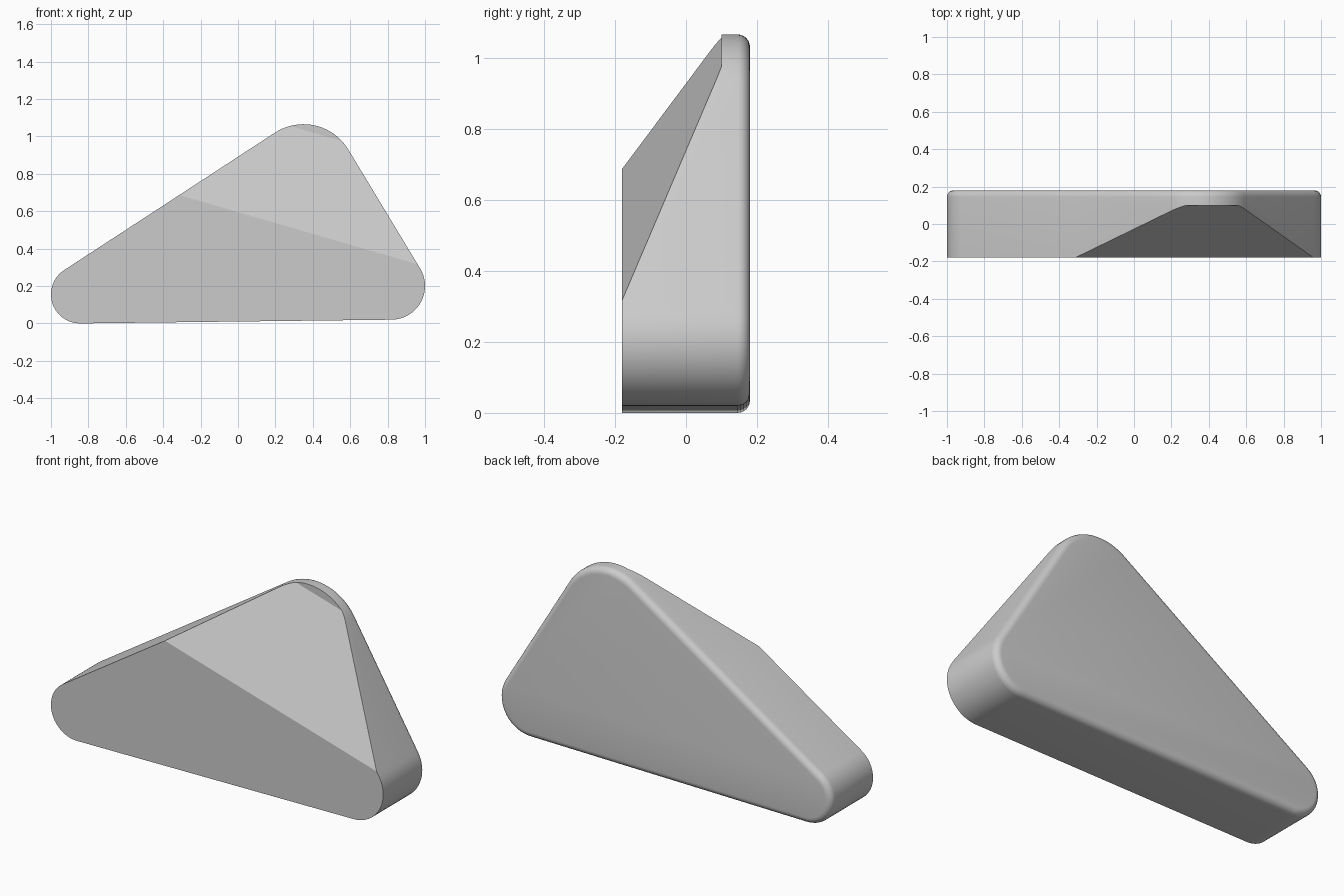
import bpy, bmesh, math
from mathutils import Vector

cube = bpy.data.objects.get("Cube")
if cube:
    bpy.data.objects.remove(cube, do_unlink=True)

FRONT, BACK, LEDGE = -0.18, 0.18, 0.10
ROUND = 0.035
STEPS = 20

# Corner circles of the rounded triangle, anticlockwise: x, z, radius
corners = [(-0.845, 0.155, 0.155), (0.82, 0.20, 0.18), (0.35, 0.785, 0.28)]


def side_angle(a, b):
    """Direction of the outward normal of the line touching two circles."""
    dx, dz = b[0] - a[0], b[1] - a[1]
    lean = math.asin((b[2] - a[2]) / math.hypot(dx, dz))
    return math.atan2(dz, dx) - math.pi / 2 - lean


def rounded_outline():
    points = []
    for i, c in enumerate(corners):
        start = side_angle(corners[i - 1], c)
        sweep = (side_angle(c, corners[(i + 1) % 3]) - start) % math.tau
        for s in range(STEPS + 1):
            t = start + sweep * s / STEPS
            points.append((c[0] + c[2] * math.cos(t), c[1] + c[2] * math.sin(t)))
    return points


# Solid rounded triangle
bm = bmesh.new()
base = bm.faces.new([bm.verts.new((x, FRONT, z)) for x, z in rounded_outline()])
extruded = bmesh.ops.extrude_face_region(bm, geom=[base], use_keep_orig=True)["geom"]
for v in extruded:
    if isinstance(v, bmesh.types.BMVert):
        v.co.y = BACK
bmesh.ops.recalc_face_normals(bm, faces=bm.faces)

# Softened back rim
rim = [e for e in bm.edges if all(v.co.y > BACK - 0.001 for v in e.verts)]
bmesh.ops.bevel(bm, geom=rim, offset=ROUND, segments=6, profile=0.5, affect='EDGES')

# Split along the start and end of the sloped front, then push it back
crease = Vector((-0.31, 0, 0.685))
uphill = Vector((0.37, 0, 1.275)).normalized()
run = (Vector((0.28, 0, 1.055)) - crease).dot(uphill)
for distance in (0, run):
    bmesh.ops.bisect_plane(bm, geom=bm.verts[:] + bm.edges[:] + bm.faces[:],
                           plane_co=crease + uphill * distance, plane_no=uphill)
for v in bm.verts:
    if v.co.y < FRONT + 0.001:
        climb = (v.co - crease).dot(uphill) / run
        v.co.y = FRONT + (LEDGE - FRONT) * min(max(climb, 0), 1)
bmesh.ops.recalc_face_normals(bm, faces=bm.faces)

mesh = bpy.data.meshes.new("wedge_body")
bm.to_mesh(mesh)
bm.free()
body = bpy.data.objects.new("wedge_body", mesh)
bpy.context.collection.objects.link(body)

# Plain grey finish
grey = bpy.data.materials.new("light_grey")
grey.use_nodes = True
colour = (0.6, 0.6, 0.6, 1)
grey.diffuse_color = colour
grey.node_tree.nodes["Principled BSDF"].inputs["Base Color"].default_value = colour
mesh.materials.append(grey)

bpy.ops.object.select_all(action='DESELECT')
body.select_set(True)
bpy.context.view_layer.objects.active = body
bpy.ops.object.shade_smooth_by_angle(angle=math.radians(24))
